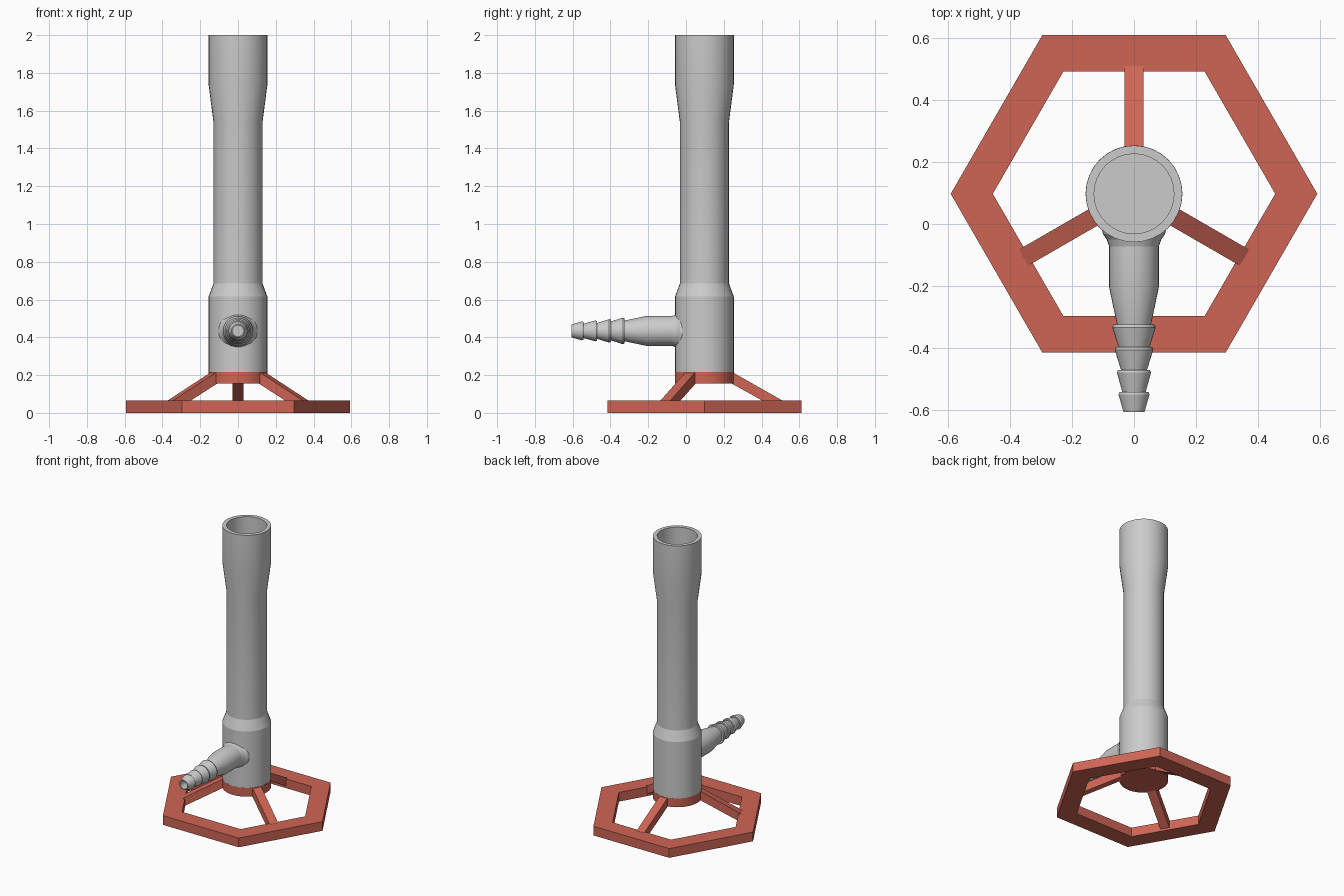
import bpy, bmesh
from math import radians, cos, sin, pi
from mathutils import Matrix

if "Cube" in bpy.data.objects:
    bpy.data.objects.remove(bpy.data.objects["Cube"])

CY = 0.0975  # y of the burner axis

red = bpy.data.materials.new("red_paint")
red.diffuse_color = (0.62, 0.13, 0.09, 1)
red.use_nodes = True
red.node_tree.nodes["Principled BSDF"].inputs["Base Color"].default_value = red.diffuse_color
grey = None


def make_object(name, bm, mat=None, smooth=False):
    bmesh.ops.remove_doubles(bm, verts=bm.verts, dist=1e-5)
    bmesh.ops.recalc_face_normals(bm, faces=bm.faces)
    mesh = bpy.data.meshes.new(name)
    bm.to_mesh(mesh)
    bm.free()
    obj = bpy.data.objects.new(name, mesh)
    bpy.context.collection.objects.link(obj)
    if mat:
        mesh.materials.append(mat)
    if smooth:
        bpy.ops.object.select_all(action='DESELECT')
        obj.select_set(True)
        bpy.context.view_layer.objects.active = obj
        bpy.ops.object.shade_smooth_by_angle(angle=radians(12))
    return obj


def lathe(name, profile, matrix, mat=None, steps=32):
    """Spin (radius, height) points round z, then place with matrix."""
    bm = bmesh.new()
    verts = [bm.verts.new((r, 0, z)) for r, z in profile]
    edges = [bm.edges.new(p) for p in zip(verts, verts[1:])]
    bmesh.ops.spin(bm, geom=verts + edges, cent=(0, 0, 0), axis=(0, 0, 1),
                   angle=2 * pi, steps=steps)
    bmesh.ops.transform(bm, matrix=matrix, verts=bm.verts)
    return make_object(name, bm, mat, True)


axis = Matrix.Translation((0, CY, 0))

# Barrel: base body, narrow tube, flared open mouth
lathe("barrel", [(0, 0.215), (0.156, 0.215), (0.156, 0.615), (0.13, 0.685),
                 (0.13, 1.54), (0.156, 1.74), (0.156, 2.0), (0.129, 2.0),
                 (0.129, 1.70), (0, 1.70)], axis)

# Collar under the barrel
lathe("base_collar", [(0, 0.155), (0.1565, 0.155), (0.1565, 0.217), (0, 0.217)],
      axis, red)

# Gas inlet: flared root, cone, four barbs and a bored tip (distance along -y)
inlet = [(0.108, 0.0), (0.1, 0.033), (0.088, 0.05), (0.08, 0.073),
         (0.08, 0.205), (0.055, 0.325)]
for start, lip, neck, end in [(0.325, 0.070, 0.050, 0.398),
                              (0.398, 0.062, 0.042, 0.471),
                              (0.471, 0.055, 0.038, 0.542),
                              (0.542, 0.050, 0.034, 0.607)]:
    inlet += [(lip - 0.003, start), (lip, start + 0.009), (neck, end)]
inlet += [(0.028, 0.607), (0.028, 0.45), (0, 0.45)]
lathe("gas_inlet", inlet,
      Matrix.Translation((0, 0, 0.434)) @ Matrix.Rotation(radians(90), 4, 'X'))

# Hexagonal foot ring
bm = bmesh.new()
section = [(0.592, 0), (0.592, 0.065), (0.456, 0.065), (0.456, 0)]
loops = [[bm.verts.new((r * cos(a * pi / 3), r * sin(a * pi / 3) + CY, z))
          for r, z in section] for a in range(6)]
for i in range(6):
    a, b = loops[i], loops[(i + 1) % 6]
    for j in range(4):
        k = (j + 1) % 4
        bm.faces.new((a[j], a[k], b[k], b[j]))
make_object("foot_ring", bm, red)

# Three sloping struts from the collar to the ring
for name, angle in [("rear_strut", 90), ("left_strut", 210), ("right_strut", 330)]:
    bm = bmesh.new()
    side = [(0.12, 0.157), (0.145, 0.155), (0.412, 0.006), (0.412, 0.066),
            (0.15, 0.2145), (0.12, 0.2145)]
    face = bm.faces.new([bm.verts.new((r, -0.03, z)) for r, z in side])
    ext = bmesh.ops.extrude_face_region(bm, geom=[face])["geom"]
    bmesh.ops.translate(bm, vec=(0, 0.06, 0),
                        verts=[g for g in ext if isinstance(g, bmesh.types.BMVert)])
    bmesh.ops.transform(bm, matrix=axis @ Matrix.Rotation(radians(angle), 4, 'Z'),
                        verts=bm.verts)
    make_object(name, bm, red)
